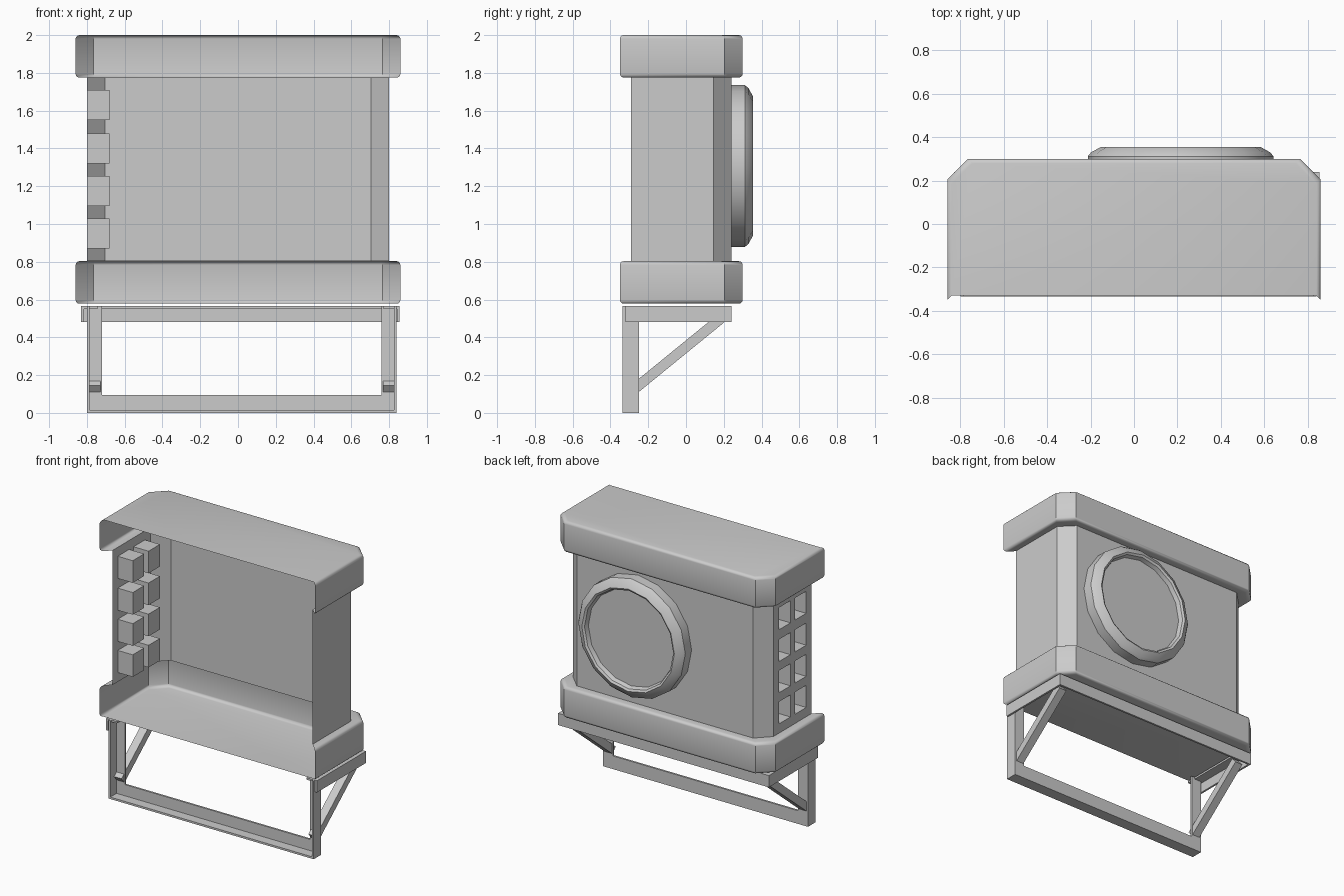
import bpy, bmesh, math
from mathutils import Matrix, Vector

if "Cube" in bpy.data.objects:
    bpy.data.objects.remove(bpy.data.objects["Cube"])


def finish(bm, name, smooth=None):
    me = bpy.data.meshes.new(name)
    bm.to_mesh(me)
    bm.free()
    ob = bpy.data.objects.new(name, me)
    bpy.context.collection.objects.link(ob)
    if smooth:
        bpy.ops.object.select_all(action='DESELECT')
        ob.select_set(True)
        bpy.context.view_layer.objects.active = ob
        bpy.ops.object.shade_smooth_by_angle(angle=math.radians(smooth))
    return ob


def add_box(bm, x0, x1, y0, y1, z0, z1):
    m = Matrix.Translation(((x0 + x1) / 2, (y0 + y1) / 2, (z0 + z1) / 2))
    bmesh.ops.create_cube(bm, size=1, matrix=m @ Matrix.Diagonal((x1 - x0, y1 - y0, z1 - z0, 1)))


def boxes(name, *dims):
    bm = bmesh.new()
    for d in dims:
        add_box(bm, *d)
    return finish(bm, name)


# Casing: open sheet lofted through two flared caps and a narrower body
def outline(inset):
    hx, yb, yf, c = 0.86 - inset, -0.35 + inset, 0.30 - inset, 0.095
    return [(-hx, yb), (-hx, yf - c), (-hx + c, yf), (hx - c, yf), (hx, yf - c), (hx, yb)]


Z_LOW, Z_CAP, Z_SUM, R = 0.578, 0.803, 2.578, 0.02
steps = [math.radians(a) for a in (0, 30, 60, 90)]
levels = [(Z_LOW + R * (1 - math.cos(a)), R * (1 - math.sin(a))) for a in steps]
levels += [(Z_CAP - R * (1 - math.cos(a)), R * (1 - math.sin(a))) for a in reversed(steps)]
levels += [(Z_CAP, 0.06)]
body = len(levels) - 1
levels += [(Z_SUM - z, i) for z, i in reversed(levels)]

bm = bmesh.new()
rings = [[bm.verts.new((x, y, z)) for x, y in outline(i)] for z, i in levels]
for k, (a, b) in enumerate(zip(rings, rings[1:])):
    for j in range(5):
        if not (k == body and j == 0):
            bm.faces.new((a[j], b[j], b[j + 1], a[j + 1]))
bm.faces.new(rings[0])
bm.faces.new(rings[-1][::-1])
finish(bm, "casing", 35)

# Vented side wall with eight pockets pushed inward
ys = [-0.29, -0.23, -0.10, -0.05, 0.08, 0.145]
zs = [Z_CAP, 0.87, 1.03, 1.095, 1.255, 1.32, 1.48, 1.55, 1.71, Z_SUM - Z_CAP]
bm = bmesh.new()
for i in range(len(ys) - 1):
    for j in range(len(zs) - 1):
        cell = [(ys[i], zs[j]), (ys[i], zs[j + 1]), (ys[i + 1], zs[j + 1]), (ys[i + 1], zs[j])]
        rim = [bm.verts.new((-0.80, y, z)) for y, z in cell]
        if i % 2 and j % 2:
            deep = [bm.verts.new((-0.68, y, z)) for y, z in cell]
            bm.faces.new(deep)
            for k in range(4):
                n = (k + 1) % 4
                bm.faces.new((rim[k], rim[n], deep[n], deep[k]))
        else:
            bm.faces.new(rim)
bmesh.ops.remove_doubles(bm, verts=bm.verts, dist=0.0005)
finish(bm, "vent_wall")

# Fan ring: profile of (radius, y) turned about the fan axis
profile = [(0.428, 0.24), (0.428, 0.312), (0.413, 0.33), (0.37, 0.354), (0.355, 0.345), (0.345, 0.315)]
N = 16
bm = bmesh.new()
loops = []
for r, y in profile:
    loops.append([bm.verts.new((0.215 + r * math.cos(t), y, 1.307 + r * math.sin(t)))
                  for t in (2 * math.pi * k / N for k in range(N))])
for a, b in zip(loops, loops[1:]):
    for k in range(N):
        n = (k + 1) % N
        bm.faces.new((a[k], b[k], b[n], a[n]))
bm.faces.new(loops[-1][::-1])
finish(bm, "fan_ring", 35)

# Wall bracket from angle iron: posts, arms and diagonal struts
T = 0.014
for side, xo, arm_x, s in (("left", -0.80, -0.83, 1), ("right", 0.84, 0.855, -1)):
    def span(x, w):
        return tuple(sorted((x, x + s * w)))
    boxes(side + "_post",
          (*span(xo, T), -0.335, -0.25, 0, 0.565),
          (*span(xo, 0.08), -0.25 - T, -0.25, 0, 0.565))
    boxes(side + "_arm",
          (*span(arm_x, T), -0.32, 0.24, 0.48, 0.565),
          (*span(arm_x, 0.085), -0.32, 0.24, 0.565 - T, 0.565))
    a, b = Vector((0, -0.275, 0.125)), Vector((0, 0.185, 0.50))
    strut = boxes(side + "_strut", (-0.03, 0.03, -(b - a).length / 2, (b - a).length / 2, -0.027, 0.027))
    strut.location = (a + b) / 2 + Vector((xo + s * 0.043, 0, 0))
    strut.rotation_euler.x = math.atan2(b.z - a.z, b.y - a.y)

# Cross bars joining the two brackets
boxes("lower_bar", (-0.80, 0.84, -0.335, -0.25, 0, T), (-0.80, 0.84, -0.25 - T, -0.25, 0, 0.095))
boxes("upper_bar", (-0.83, 0.855, 0.24 - T, 0.24, 0.48, 0.565), (-0.83, 0.855, 0.155, 0.24, 0.565 - T, 0.565))
